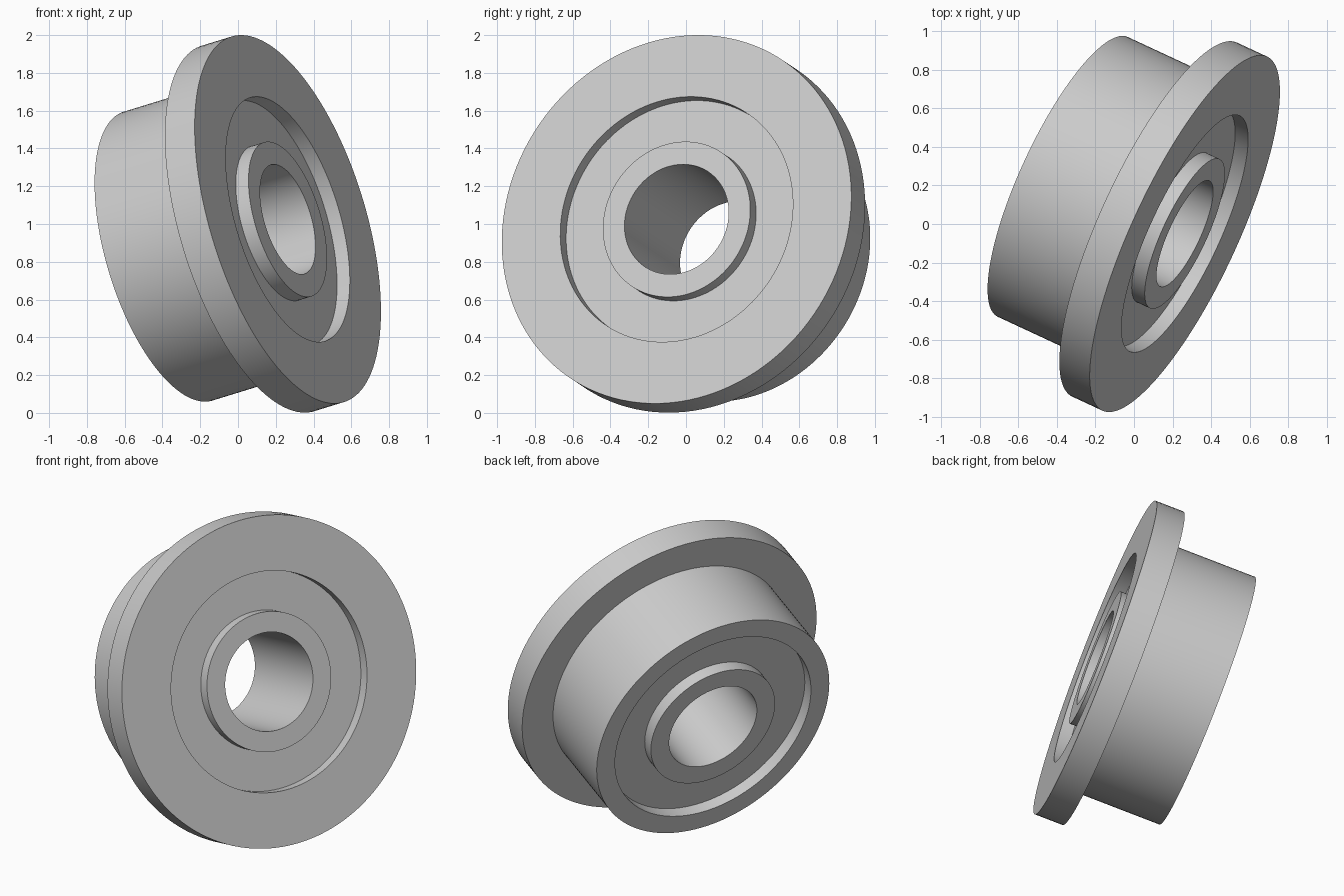
import bpy, bmesh, math
from mathutils import Matrix, Vector

cube = bpy.data.objects.get("Cube")
if cube:
    bpy.data.objects.remove(cube, do_unlink=True)

# Plain grey metal
grey = bpy.data.materials.new("grey")
grey.use_nodes = True
colour = (0.6, 0.6, 0.6, 1)
grey.diffuse_color = colour
grey.node_tree.nodes["Principled BSDF"].inputs["Base Color"].default_value = colour

# Wheel dimensions
BORE, HUB, RECESS, TREAD, FLANGE = 0.302, 0.427, 0.674, 0.8, 1.0125
WIDTH, FLANGE_WIDTH, DEPTH = 0.725, 0.18, 0.077
SEGMENTS = 128

# Closed section (radius, height): front face at zero, back face at -WIDTH
section = [
    (BORE, 0), (HUB, 0), (HUB, -DEPTH), (RECESS, -DEPTH), (RECESS, 0),
    (FLANGE, 0), (FLANGE, -FLANGE_WIDTH), (TREAD, -FLANGE_WIDTH),
    (TREAD, -WIDTH), (RECESS, -WIDTH), (RECESS, DEPTH - WIDTH),
    (HUB, DEPTH - WIDTH), (HUB, -WIDTH), (BORE, -WIDTH),
]

# Turn the section around its axis
bm = bmesh.new()
verts = [bm.verts.new((r, 0, h)) for r, h in section]
edges = [bm.edges.new((v, verts[i - 1])) for i, v in enumerate(verts)]
bmesh.ops.spin(bm, geom=verts + edges, cent=(0, 0, 0), axis=(0, 0, 1),
               angle=math.tau, steps=SEGMENTS, use_merge=True)
bmesh.ops.remove_doubles(bm, verts=bm.verts, dist=0.0001)
bmesh.ops.recalc_face_normals(bm, faces=bm.faces)

# Tilt the axle and place the front face
axle = Vector((0.873, -0.406, 0.269))
tilt = axle.to_track_quat('Z', 'Y').to_matrix().to_4x4()
bm.transform(Matrix.Translation((0.2635, -0.05, 1.025)) @ tilt)

mesh = bpy.data.meshes.new("flanged_wheel")
bm.to_mesh(mesh)
bm.free()
mesh.materials.append(grey)
wheel = bpy.data.objects.new("flanged_wheel", mesh)
bpy.context.collection.objects.link(wheel)

# Smooth round walls, sharp rims
bpy.ops.object.select_all(action='DESELECT')
wheel.select_set(True)
bpy.context.view_layer.objects.active = wheel
bpy.ops.object.shade_smooth_by_angle(angle=math.radians(30))
